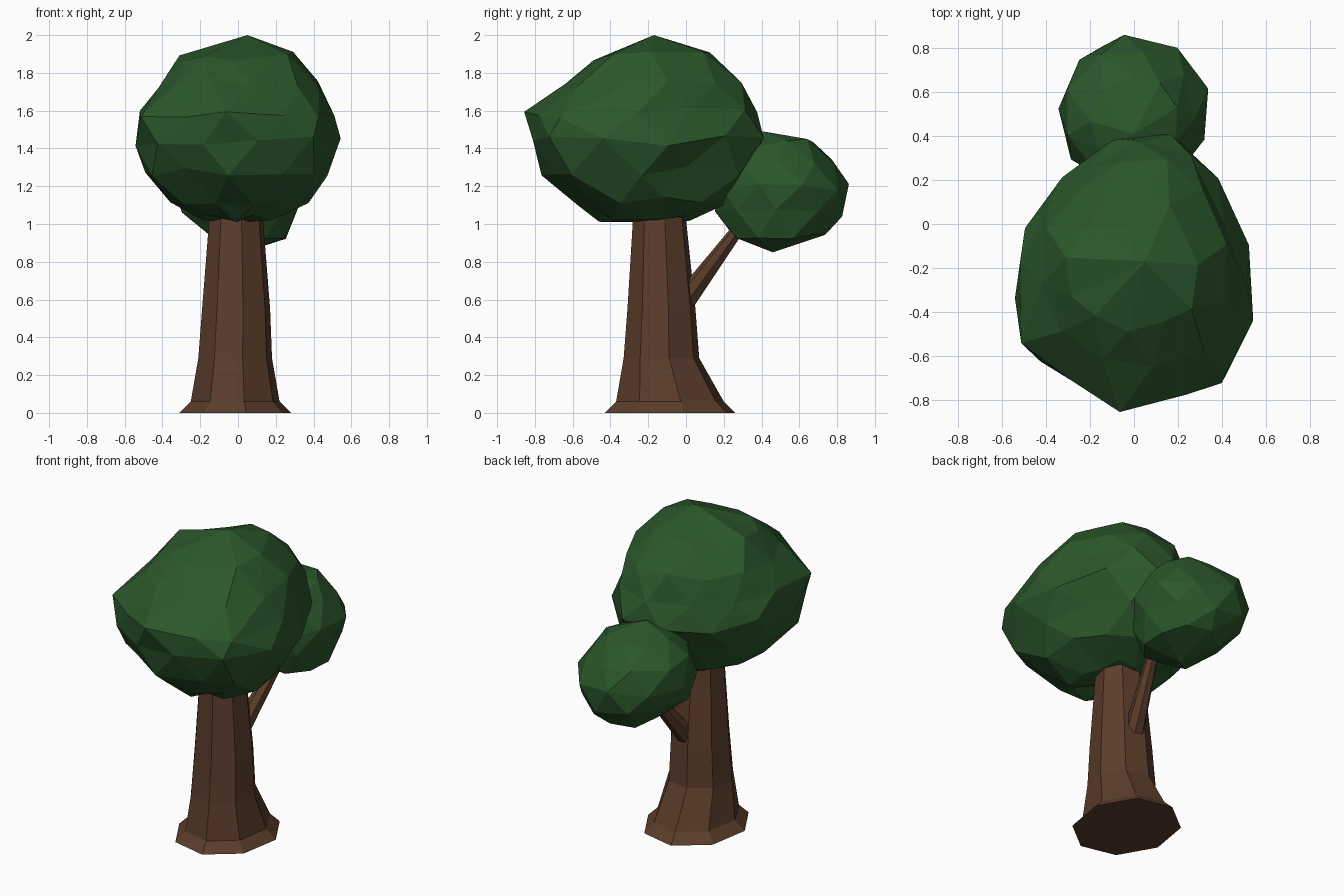
import bpy, bmesh, math, random
from mathutils import Vector

if "Cube" in bpy.data.objects:
    bpy.data.objects.remove(bpy.data.objects["Cube"])

random.seed(4)


def material(name, rgb):
    m = bpy.data.materials.new(name)
    m.diffuse_color = (*rgb, 1)
    m.use_nodes = True
    m.node_tree.nodes["Principled BSDF"].inputs["Base Color"].default_value = m.diffuse_color
    return m


green = material("leaf_green", (0.024, 0.095, 0.024))
brown = material("bark_brown", (0.105, 0.047, 0.024))


def finish(bm, name, mat):
    bmesh.ops.recalc_face_normals(bm, faces=bm.faces[:])
    me = bpy.data.meshes.new(name)
    bm.to_mesh(me)
    bm.free()
    me.materials.append(mat)
    ob = bpy.data.objects.new(name, me)
    bpy.context.collection.objects.link(ob)
    return ob


def circle(n, phase=0):
    return [(math.cos(phase + math.tau * i / n), math.sin(phase + math.tau * i / n))
            for i in range(n)]


def fit(points, x0, x1, y0, y1):
    """Stretch an outline to fill a given box."""
    xs, ys = zip(*points)
    fx = lambda v: x0 + (v - min(xs)) / (max(xs) - min(xs)) * (x1 - x0)
    fy = lambda v: y0 + (v - min(ys)) / (max(ys) - min(ys)) * (y1 - y0)
    return [(fx(x), fy(y)) for x, y in points]


def crown(name, outline, rings, bottom, top, rough):
    """Faceted leaf mass: staggered rings (z, x0, x1, y0, y1) joined by triangles."""
    bm = bmesh.new()
    n = len(outline)
    mid = [((a[0] + b[0]) / 2, (a[1] + b[1]) / 2)
           for a, b in zip(outline, outline[1:] + outline[:1])]
    j = lambda: random.uniform(-rough, rough)
    loops = []
    for k, (z, *box) in enumerate(rings):
        pts = fit(mid if k % 2 else outline, *box)
        loops.append([bm.verts.new((x + j() * .4, y + j() * .4, z + j())) for x, y in pts])
    for k, (a, b) in enumerate(zip(loops, loops[1:])):
        for i in range(n):
            i2 = (i + 1) % n
            if k % 2 == 0:
                bm.faces.new((a[i], a[i2], b[i]))
                bm.faces.new((a[i2], b[i2], b[i]))
            else:
                bm.faces.new((a[i], b[i2], b[i]))
                bm.faces.new((a[i], a[i2], b[i2]))
    for tip, loop in ((bottom, loops[0]), (top, loops[-1])):
        v = bm.verts.new(tip)
        for i in range(n):
            bm.faces.new((loop[i], loop[(i + 1) % n], v))
    return finish(bm, name, green)


def tube(name, loops_co):
    """Capped bark tube through equal-length loops."""
    bm = bmesh.new()
    loops = [[bm.verts.new(c) for c in loop] for loop in loops_co]
    n = len(loops[0])
    for a, b in zip(loops, loops[1:]):
        for i in range(n):
            bm.faces.new((a[i], a[(i + 1) % n], b[(i + 1) % n], b[i]))
    bm.faces.new(loops[0])
    bm.faces.new(loops[-1])
    return finish(bm, name, brown)


# Trunk with flared foot
trunk_rings = [
    (0.00, -.31, .28, -.43, .26),
    (0.06, -.25, .22, -.37, .20),
    (0.29, -.21, .18, -.33, .07),
    (0.55, -.19, .17, -.31, .05),
    (1.12, -.145, .125, -.275, -.01),
]
tube("trunk", [[(x, y, z) for x, y in fit(circle(8, 0.2), *box)]
               for z, *box in trunk_rings])

# Side branch
start, end = Vector((0.0, 0.0, 0.60)), Vector((0.10, 0.32, 1.03))
rot = (end - start).to_track_quat('Z', 'Y')
tube("branch", [[p + rot @ Vector((r * x, r * y, 0)) for x, y in circle(7)]
                for p, r in ((start, 0.06), (end, 0.03))])

# Main crown, egg shaped in plan
egg = [(.98, -.03), (.77, .4), (.51, .9), (.05, 1), (-.4, .8), (-.76, .5),
       (-1, .1), (-.95, -.5), (-.55, -.77), (-.1, -1), (.46, -.88), (.84, -.7)]
crown("main_crown", egg, [
    (1.03, -.19, .19, -.46, .02),
    (1.12, -.37, .37, -.58, .20),
    (1.28, -.49, .48, -.76, .32),
    (1.44, -.55, .54, -.82, .41),
    (1.59, -.53, .51, -.86, .37),
    (1.74, -.43, .43, -.65, .30),
    (1.89, -.31, .30, -.49, .13),
], (0, -.2, 1.01), (.05, -.17, 2.0), 0.028)

# Small crown on the side branch
crown("small_crown", circle(9, 0.3), [
    (0.93, -.15, .25, .25, .73),
    (1.06, -.29, .31, .16, .83),
    (1.19, -.35, .34, .17, .86),
    (1.33, -.31, .28, .20, .79),
    (1.43, -.20, .20, .26, .67),
], (.03, .46, .85), (0, .41, 1.49), 0.022)
